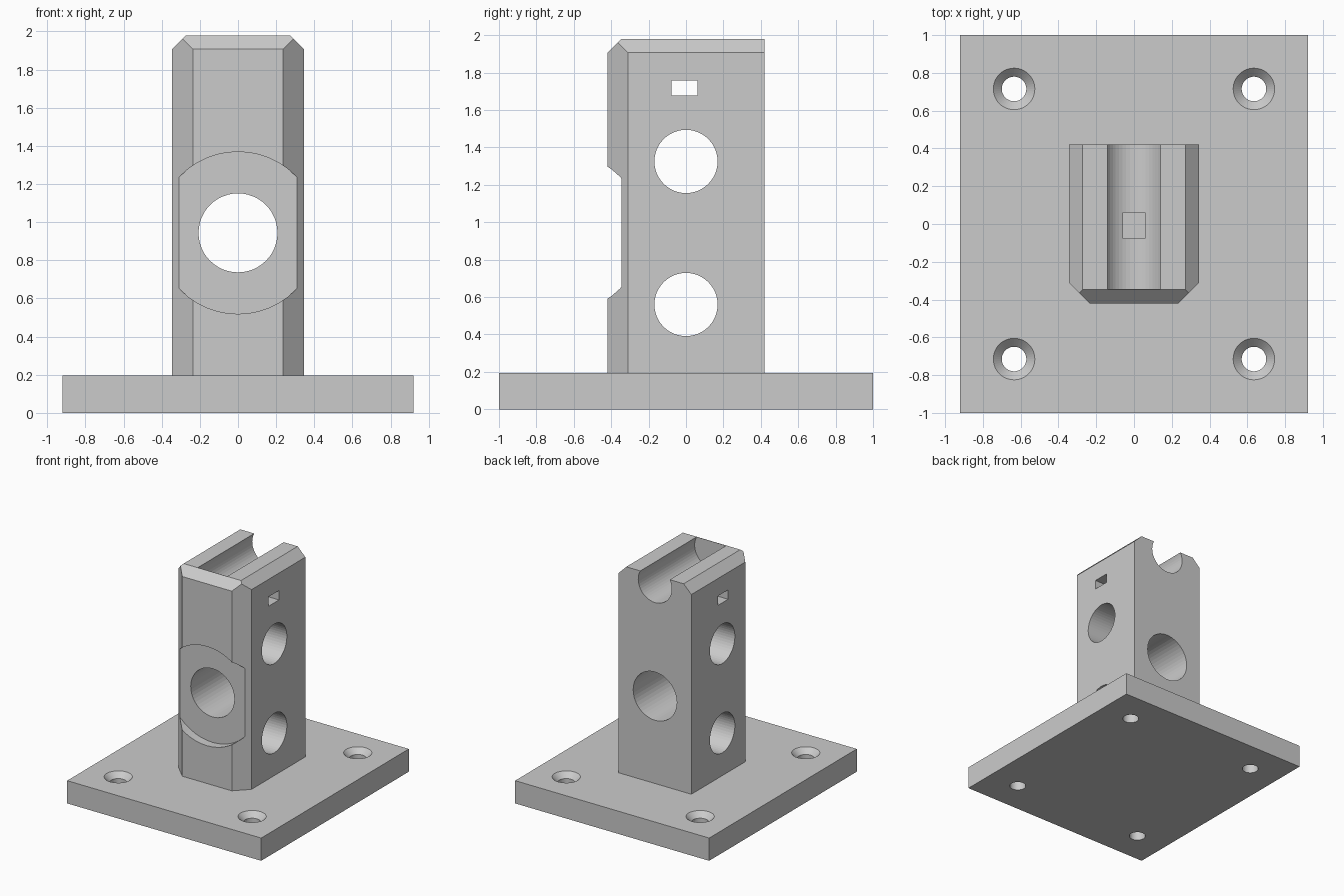
import bpy, bmesh
from math import radians
from mathutils import Matrix, Vector

old = bpy.data.objects.get("Cube")
if old:
    bpy.data.objects.remove(old, do_unlink=True)

grey = bpy.data.materials.new("light grey")
grey.use_nodes = True
colour = (0.6, 0.6, 0.6, 1)
grey.diffuse_color = colour
grey.node_tree.nodes["Principled BSDF"].inputs["Base Color"].default_value = colour

TURN = {"x": Matrix.Rotation(radians(90), 4, "Y"),
        "y": Matrix.Rotation(radians(-90), 4, "X"),
        "z": Matrix.Identity(4)}


def finish(name, bm):
    bmesh.ops.recalc_face_normals(bm, faces=bm.faces)
    mesh = bpy.data.meshes.new(name)
    bm.to_mesh(mesh)
    bm.free()
    mesh.materials.append(grey)
    obj = bpy.data.objects.new(name, mesh)
    bpy.context.collection.objects.link(obj)
    return obj


def box_mesh(low, high):
    low, high = Vector(low), Vector(high)
    bm = bmesh.new()
    place = Matrix.Translation((low + high) / 2) @ Matrix.Diagonal((high - low).to_4d())
    bmesh.ops.create_cube(bm, size=1, matrix=place)
    return bm


def rod(axis, centre, start, end, length):
    """Cylinder or cone along an axis."""
    bm = bmesh.new()
    bmesh.ops.create_cone(bm, cap_ends=True, segments=48, radius1=start, radius2=end,
                          depth=length, matrix=Matrix.Translation(centre) @ TURN[axis])
    return finish("cutter", bm)


def trim(bm, point, normal):
    """Slice away everything beyond a plane and cap the cut."""
    cut = bmesh.ops.bisect_plane(bm, geom=bm.verts[:] + bm.edges[:] + bm.faces[:],
                                 plane_co=point, plane_no=normal, clear_outer=True)
    edges = [e for e in cut["geom_cut"] if isinstance(e, bmesh.types.BMEdge)]
    bmesh.ops.contextual_create(bm, geom=edges)


def carve(obj, cutter):
    mod = obj.modifiers.new("carve", "BOOLEAN")
    mod.operation = "DIFFERENCE"
    mod.solver = "EXACT"
    mod.object = cutter
    with bpy.context.temp_override(object=obj, active_object=obj):
        bpy.ops.object.modifier_apply(modifier=mod.name)
    bpy.data.objects.remove(cutter, do_unlink=True)


# Base plate with four countersunk screw holes
plate_top = 0.195
base_plate = finish("base_plate", box_mesh((-0.92, -1, 0), (0.92, 1, plate_top)))
sink = 0.045
for x in (-0.635, 0.635):
    for y in (-0.715, 0.715):
        carve(base_plate, rod("z", (x, y, 0.1), 0.065, 0.065, 0.5))
        carve(base_plate, rod("z", (x, y, plate_top), 0.11 - sink, 0.11 + sink, 2 * sink))

# Post with chamfered front corners and top edges
half_w, half_d, top = 0.345, 0.42, 1.98
corner, bevel = 0.11, 0.073
bm = box_mesh((-half_w, -half_d, plate_top), (half_w, half_d, top))
for side in (-1, 1):
    trim(bm, (side * half_w, corner - half_d, 1), (side, -1, 0))
    trim(bm, (side * half_w, 0, top - bevel), (side, 0, 1))
trim(bm, (0, -half_d, top - bevel), (0, -1, 1))
post = finish("post", bm)

# Cross holes through the sides
for z in (0.56, 1.325):
    carve(post, rod("x", (0, 0, z), 0.169, 0.169, 2))

# Main bore with a shallow round recess on the front
bore_z = 0.944
carve(post, rod("y", (0, 0, bore_z), 0.207, 0.207, 2))
carve(post, rod("y", (0, -0.845, bore_z), 0.425, 0.425, 1))

# Top groove, open at the back and closed at the front
carve(post, rod("y", (0, 0.156, 1.905), 0.159, 0.159, 1))

# Small slot through the sides under the groove
carve(post, finish("cutter", box_mesh((-1, -0.077, 1.677), (1, 0.062, 1.757))))
